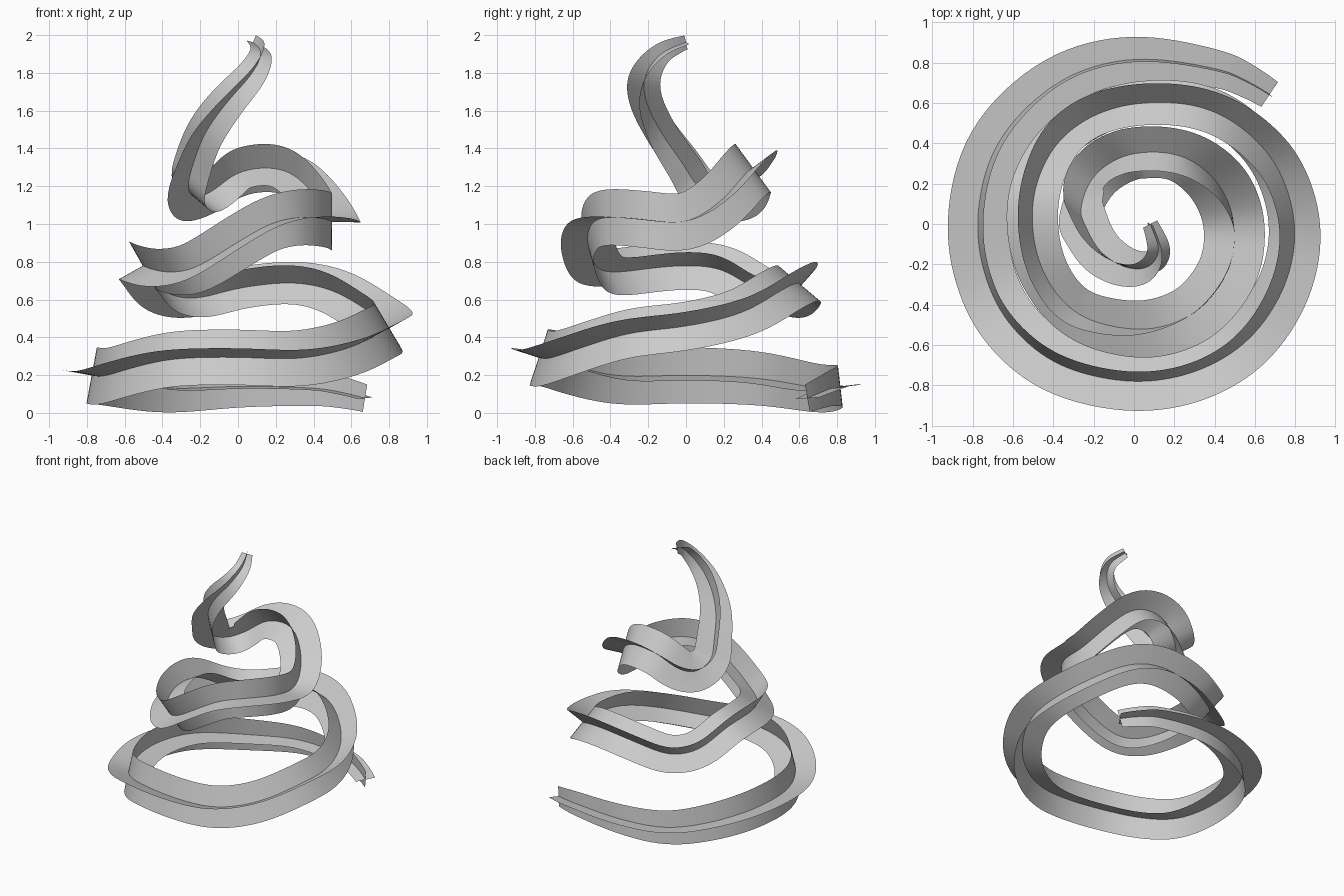
import bpy, bmesh
from math import cos, sin, radians
from mathutils import Vector

if "Cube" in bpy.data.objects:
    bpy.data.objects.remove(bpy.data.objects["Cube"])

# Spiral centreline: angle in degrees, radius, height, ribbon half-width
SPIRAL = [(43.7, .93, .078, .074), (53, .90, .11, .085), (63, .868, .132, .095), (90, .822, .142, .113),
          (118, .802, .128, .13), (150, .792, .183, .145), (180, .78, .2, .151),
          (205, .787, .193, .152), (225, .793, .238, .153), (245, .79, .287, .154), (270, .784, .295, .154),
          (293, .795, .286, .154), (315, .81, .338, .152), (338, .81, .422, .15), (360, .80, .458, .148),
          (383, .765, .53, .147), (405, .71, .648, .147), (425, .655, .69, .146), (450, .597, .66, .146),
          (473, .572, .605, .146), (495, .552, .64, .146), (518, .523, .757, .146), (540, .505, .78, .146),
          (563, .507, .764, .145), (585, .52, .745, .145), (605, .525, .77, .144), (630, .523, .905, .145),
          (650, .53, 1.005, .146), (670, .533, 1.037, .148), (695, .523, 1.025, .15), (720, .498, 1.01, .151),
          (743, .468, 1.12, .154), (765, .43, 1.255, .156), (785, .39, 1.298, .158), (810, .35, 1.272, .157),
          (833, .325, 1.18, .155), (857, .303, 1.14, .15)]
points = [(r * cos(radians(a)), r * sin(radians(a)), z, w) for a, r, z, w in SPIRAL]
# Steep flick up to the tip
points += [(-.265, .07, 1.19, .14), (-.24, -.01, 1.31, .132), (-.17, -.135, 1.49, .118),
           (-.045, -.215, 1.66, .10), (.07, -.215, 1.79, .082), (.125, -.13, 1.905, .06), (.08, 0, 1.962, .04)]
points = [Vector(p) for p in points]
# Extra roll in degrees at path point numbers
ROLL = [(0, 3), (24, 3), (26, 7), (30, 11), (34, 13), (37, 38), (39, 32), (43, 5)]
STEPS = 8


def roll_at(x):
    for (a, ra), (b, rb) in zip(ROLL, ROLL[1:]):
        if x <= b:
            t = (x - a) / (b - a)
            return radians(ra + (rb - ra) * t)
    return radians(ROLL[-1][1])


def smooth_path(pts, steps):
    """Catmull-Rom samples through 4D points."""
    ext = [pts[0] * 3 - pts[1] * 3 + pts[2]] + pts + [pts[-1] * 2 - pts[-2]]
    out = []
    for i in range(len(pts) - 1):
        a, b, c, d = ext[i:i + 4]
        for k in range(steps):
            t = k / steps
            out.append(.5 * (2 * b + (c - a) * t + (2 * a - 5 * b + 4 * c - d) * t * t
                             + (3 * b - a - 3 * c + d) * t ** 3))
    return out + [pts[-1]]


path = smooth_path(points, STEPS)
# Relax the samples so the ribbon bends evenly
for _ in range(8):
    path = [path[0]] + [(a + b * 2 + c) / 4 for a, b, c in zip(path, path[1:], path[2:])] + [path[-1]]
centre = [p.to_3d() for p in path]
last = len(path) - 1
tangents = [(centre[min(i + 1, last)] - centre[max(i - 1, 0)]).normalized() for i in range(last + 1)]

# Minimum-twist frame carried along the path, plus the extra roll
side = tangents[0].cross(Vector((0, 0, 1))).normalized()
frames = []
for i, t in enumerate(tangents):
    if i:
        side = tangents[i - 1].rotation_difference(t) @ side
        side = (side - t * side.dot(t)).normalized()
    up, r = side.cross(t), roll_at(i / STEPS)
    frames.append((side * cos(r) + up * sin(r), up * cos(r) - side * sin(r)))


def ribbon(name, axis):
    bm = bmesh.new()
    rows = [[bm.verts.new(c + f[axis] * p.w * s) for s in (-1, 0, 1)]
            for c, f, p in zip(centre, frames, path)]
    for a, b in zip(rows, rows[1:]):
        for j in (0, 1):
            bm.faces.new((a[j], a[j + 1], b[j + 1], b[j])).smooth = True
    mesh = bpy.data.meshes.new(name)
    bm.to_mesh(mesh)
    bm.free()
    bpy.context.collection.objects.link(bpy.data.objects.new(name, mesh))


# Two ribbons crossing at right angles along the spiral
ribbon("flat_ribbon", 0)
ribbon("upright_ribbon", 1)
